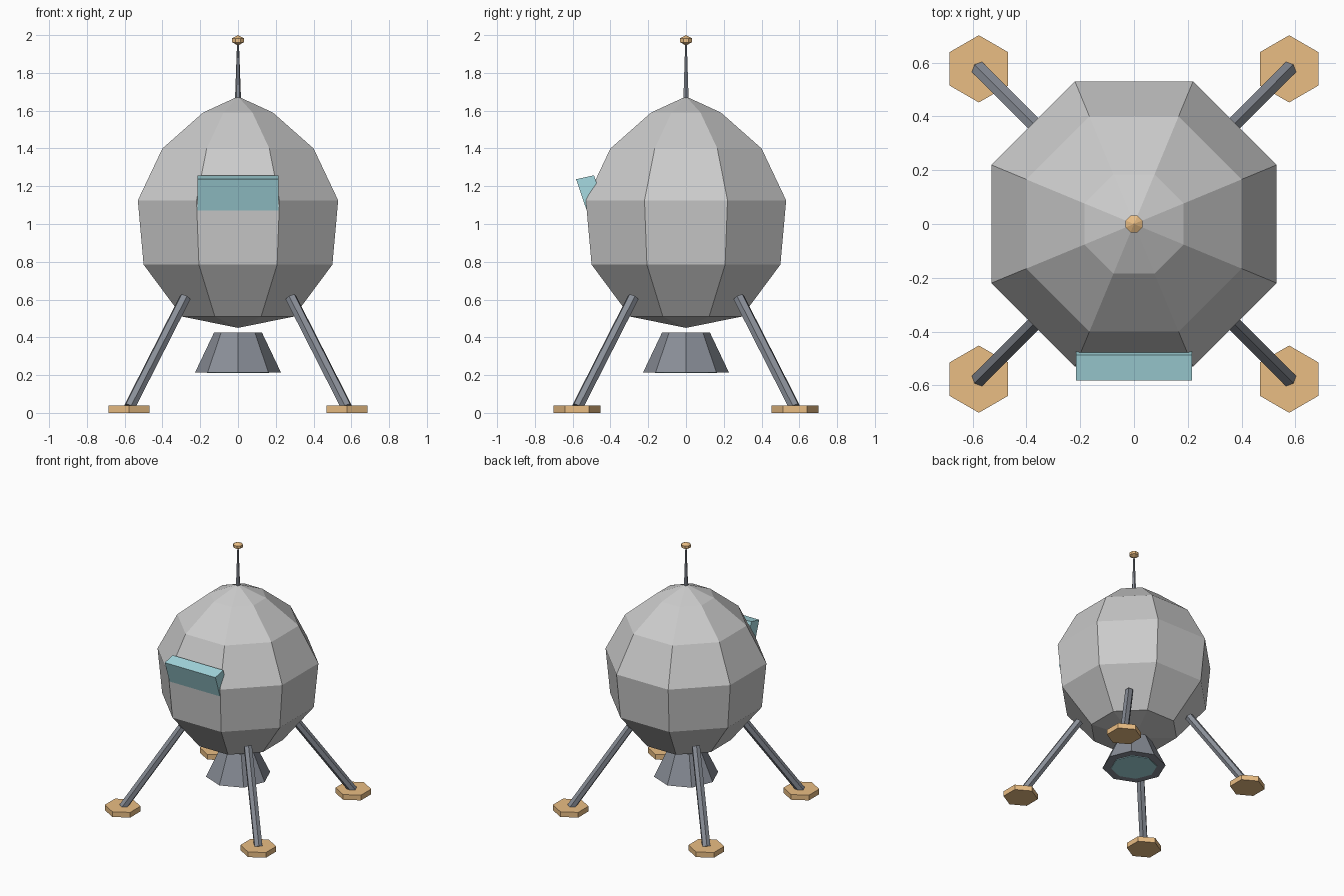
import bpy, bmesh, math
from mathutils import Vector

if "Cube" in bpy.data.objects:
    bpy.data.objects.remove(bpy.data.objects["Cube"])


def paint(name, rgb):
    m = bpy.data.materials.new(name)
    m.diffuse_color = (*rgb, 1)
    m.use_nodes = True
    m.node_tree.nodes["Principled BSDF"].inputs["Base Color"].default_value = m.diffuse_color
    return m


DARK = paint("dark_metal", (0.25, 0.27, 0.31))
ORANGE = paint("orange", (0.82, 0.51, 0.23))
TEAL = paint("teal", (0.38, 0.70, 0.75))


def make(name, bm, mat=None):
    bmesh.ops.recalc_face_normals(bm, faces=bm.faces[:])
    me = bpy.data.meshes.new(name)
    bm.to_mesh(me)
    bm.free()
    if mat:
        me.materials.append(mat)
    ob = bpy.data.objects.new(name, me)
    bpy.context.collection.objects.link(ob)
    return ob


def lathe(name, profile, sides, turn=0.0, mat=None, centre=(0, 0)):
    """Faceted turned shape from (radius, z) points; radius 0 makes an apex."""
    bm = bmesh.new()
    rings = []
    for r, z in profile:
        angles = [turn + math.tau * i / sides for i in range(sides)] if r else [0]
        rings.append([bm.verts.new((centre[0] + r * math.cos(a),
                                    centre[1] + r * math.sin(a), z)) for a in angles])
    for a, b in zip(rings, rings[1:]):
        for i in range(sides):
            j = (i + 1) % sides
            if len(a) == 1:
                bm.faces.new((a[0], b[i], b[j]))
            elif len(b) == 1:
                bm.faces.new((a[i], a[j], b[0]))
            else:
                bm.faces.new((a[i], a[j], b[j], b[i]))
    for ring in (rings[0], rings[-1]):
        if len(ring) > 1:
            bm.faces.new(ring)
    return make(name, bm, mat)


def strut(name, start, end, radius, mat):
    """Six-sided bar between two points."""
    start, end = Vector(start), Vector(end)
    axis = end - start
    bm = bmesh.new()
    bmesh.ops.create_cone(bm, cap_ends=True, segments=6, radius1=radius,
                          radius2=radius, depth=axis.length)
    ob = make(name, bm, mat)
    ob.location = (start + end) / 2
    ob.rotation_euler = axis.to_track_quat('Z', 'Y').to_euler()
    return ob


# Eight-sided hull
lathe("hull", [(0, 0.45), (0.32, 0.51), (0.541, 0.785), (0.574, 1.125),
               (0.433, 1.40), (0.20, 1.59), (0, 1.675)], 8, math.pi / 8)

# Engine nozzle and its glowing outlet
lathe("engine_nozzle", [(0.227, 0.215), (0.127, 0.425)], 8, 0, DARK)
lathe("engine_glow", [(0.165, 0.21), (0.165, 0.225)], 8, 0, TEAL)

# Tilted window block, side profile extruded across x
bm = bmesh.new()
profile = [(-0.582, 1.237), (-0.487, 1.258), (-0.42, 1.06), (-0.515, 1.04)]
face = bm.faces.new([bm.verts.new((-0.215, y, z)) for y, z in profile])
ext = bmesh.ops.extrude_face_region(bm, geom=[face])
bmesh.ops.translate(bm, vec=(0.43, 0, 0),
                    verts=[g for g in ext["geom"] if isinstance(g, bmesh.types.BMVert)])
make("window", bm, TEAL)

# Four legs with hexagonal foot pads
for sy, row in ((-1, "front"), (1, "back")):
    for sx, side in ((-1, "left"), (1, "right")):
        strut(f"{row}_{side}_leg", (0.575 * sx, 0.575 * sy, 0.03),
              (0.28 * sx, 0.28 * sy, 0.61), 0.031, DARK)
        lathe(f"{row}_{side}_foot", [(0.125, 0), (0.125, 0.04)], 6, math.pi / 2,
              ORANGE, (0.577 * sx, 0.577 * sy))

# Antenna and tip
lathe("antenna", [(0.016, 1.66), (0.005, 1.96)], 6, 0, DARK)
lathe("antenna_tip", [(0, 1.945), (0.034, 1.962), (0.034, 1.983), (0, 2.0)], 8,
      math.pi / 8, ORANGE)
